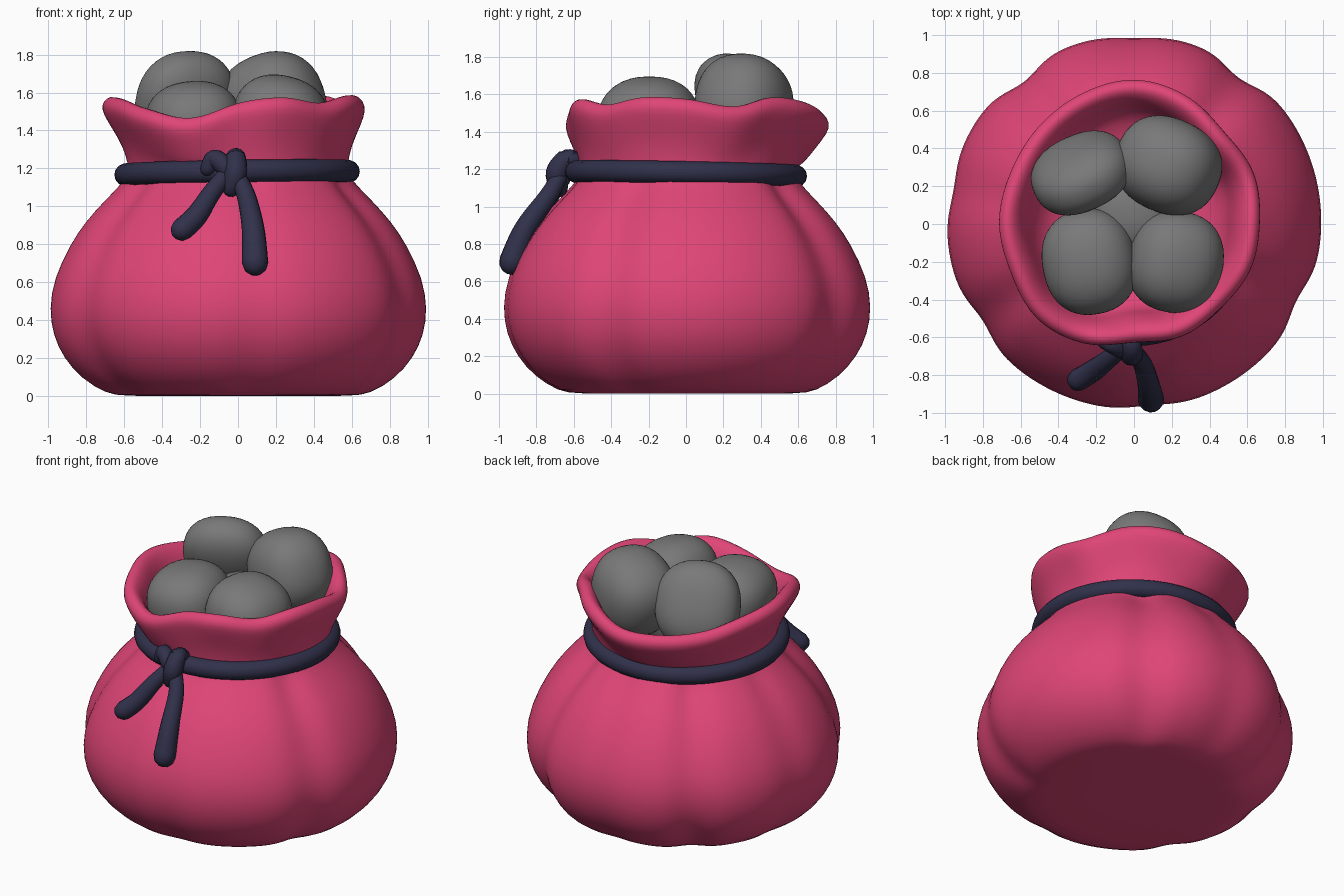
import bpy, bmesh, math
from mathutils import Vector, Euler

cube = bpy.data.objects.get("Cube")
if cube:
    bpy.data.objects.remove(cube, do_unlink=True)


def material(name, rgb):
    m = bpy.data.materials.new(name)
    m.use_nodes = True
    m.diffuse_color = (*rgb, 1)
    m.node_tree.nodes["Principled BSDF"].inputs["Base Color"].default_value = (*rgb, 1)
    return m


PINK = material("pink cloth", (0.74, 0.06, 0.185))
NAVY = material("navy cord", (0.03, 0.03, 0.07))
GREY = material("grey stone", (0.19, 0.19, 0.19))


def finish(name, bm, mat, subsurf=0):
    mesh = bpy.data.meshes.new(name)
    bmesh.ops.recalc_face_normals(bm, faces=bm.faces)
    for f in bm.faces:
        f.smooth = True
    bm.to_mesh(mesh)
    bm.free()
    mesh.materials.append(mat)
    ob = bpy.data.objects.new(name, mesh)
    bpy.context.collection.objects.link(ob)
    if subsurf:
        mod = ob.modifiers.new("smooth", "SUBSURF")
        mod.levels = mod.render_levels = subsurf
    return ob


def around(values, deg):
    """Smooth periodic interpolation of values spaced evenly round the circle."""
    n = len(values)
    u = deg / 360 * n
    i = int(u)
    t = u - i
    a, b, c, d = (values[(i + k) % n] for k in (-1, 0, 1, 2))
    return b + 0.5 * t * (c - a + t * (2*a - 5*b + 4*c - d + t * (3*(b - c) + d - a)))


# Sack: a lathe whose radius is pinched by folds and whose rim waves
BODY = [(0.3, 0, 0), (0.6, 0, 0.5), (0.69, 0.012, 0.9), (0.82, 0.09, 1), (0.915, 0.2, 0.9),
        (0.97, 0.32, 0.75), (0.99, 0.46, 0.65), (0.965, 0.62, 0.65), (0.88, 0.8, 0.8),
        (0.8, 0.92, 0.95), (0.7, 1.03, 1.2), (0.62, 1.11, 1.2), (0.575, 1.17, 0.4), (0.57, 1.21, 0)]
FOLDS = [(54, 0.08), (90, 0.03), (128, 0.08), (170, 0.035), (213, 0.06), (275, 0.03), (334, 0.06)]
RIM_R = [.67, .69, .68, .73, .76, .74, .72, .71, .72, .71, .73, .70, .64, .66, .65, .67]
RIM_Z = [1.58, 1.54, 1.59, 1.56, 1.49, 1.48, 1.50, 1.55, 1.58, 1.57, 1.52, 1.47, 1.55, 1.58, 1.55, 1.59]
# Fraction from neck to rim edge, drop below the rim crest, inset from the edge
LIP = [(0.2, 0.26, 0), (0.6, 0.17, 0), (0.95, 0.09, 0), (1, 0.045, 0), (1, 0.008, 0.025),
       (1, 0, 0.06), (1, 0.03, 0.1), (1, 0.1, 0.14), (1, 0.22, 0.17)]
SEG = 80


def fold(deg):
    return sum(d * math.exp(-(((deg - a + 180) % 360 - 180) / 8) ** 2) for a, d in FOLDS)


bm = bmesh.new()
rings = []


def add_ring(shape):
    ring = []
    for s in range(SEG):
        deg = s * 360 / SEG
        r, z = shape(deg)
        a = math.radians(deg)
        ring.append(bm.verts.new((r * math.cos(a), r * math.sin(a) + 0.01, z)))
    rings.append(ring)


for r, z, w in BODY:
    add_ring(lambda d: (r * (1.01 - w * fold(d)), z))
for f, drop, inset in LIP:
    add_ring(lambda d: (0.58 + f * (around(RIM_R, d) - 0.58) - inset, around(RIM_Z, d) - drop))
add_ring(lambda d: (0.46, 1.2))
add_ring(lambda d: (0.2, 1.15))
for lo, hi in zip(rings, rings[1:]):
    for s in range(SEG):
        t = (s + 1) % SEG
        bm.faces.new((lo[s], lo[t], hi[t], hi[s]))
bm.faces.new(rings[0])
bm.faces.new(rings[-1])
finish("sack", bm, PINK, 1)

# Cord round the neck
bpy.ops.mesh.primitive_torus_add(major_radius=0.587, minor_radius=0.06, major_segments=64,
                                 minor_segments=14, location=(-0.005, 0, 1.175),
                                 rotation=(-0.02, -0.015, 0))
cord = bpy.context.object
cord.name = "neck_cord"
cord.data.materials.append(NAVY)
bpy.ops.object.shade_smooth()


def tube(name, pts):
    """Round-ended tapering cord through points (x, y, z, radius)."""
    first, last = Vector(pts[0]), Vector(pts[-1])
    out0 = (first - Vector(pts[1])).xyz.normalized()
    out1 = (last - Vector(pts[-2])).xyz.normalized()
    path = []
    for k in (90, 65, 35):
        s, c = math.sin(math.radians(k)), math.cos(math.radians(k))
        path.append((first.xyz + out0 * first.w * s, first.w * c))
    n = len(pts) - 1
    for i in range(n * 5 + 1):
        j = min(i // 5, n - 1)
        a, b, c, d = (Vector(pts[min(max(j + k, 0), n)]) for k in (-1, 0, 1, 2))
        t = i / 5 - j
        p = b + 0.5 * t * (c - a + t * (2*a - 5*b + 4*c - d + t * (3*(b - c) + d - a)))
        path.append((p.xyz, p.w))
    for k in (35, 65, 90):
        s, c = math.sin(math.radians(k)), math.cos(math.radians(k))
        path.append((last.xyz + out1 * last.w * s, last.w * c))
    bm = bmesh.new()
    prev = None
    for i, (p, r) in enumerate(path):
        d = path[min(i + 1, len(path) - 1)][0] - path[max(i - 1, 0)][0]
        side = d.cross(Vector((0.3, 1, 0.2))).normalized()
        up = side.cross(d).normalized()
        ring = [bm.verts.new(p + max(r, 0.002) * (side * math.cos(a) + up * math.sin(a)))
                for a in (k * math.tau / 14 for k in range(14))]
        if prev:
            for k in range(14):
                m = (k + 1) % 14
                bm.faces.new((prev[k], prev[m], ring[m], ring[k]))
        else:
            bm.faces.new(ring)
        prev = ring
    bm.faces.new(prev)
    finish(name, bm, NAVY)


# Knot and hanging tails
tube("right_tail", [(-0.07, -0.66, 1.16, .045), (-0.14, -0.72, 1.07, .05),
                    (-0.22, -0.78, 0.95, .058), (-0.295, -0.825, 0.878, .06)])
tube("left_tail", [(0.0, -0.68, 1.15, .045), (0.045, -0.74, 1.05, .05),
                   (0.08, -0.86, 0.88, .06), (0.09, -0.93, 0.705, .07)])
tube("knot_loop", [(-0.16, -0.62, 1.2, .04), (-0.125, -0.63, 1.25, .05),
                   (-0.07, -0.66, 1.21, .05), (-0.03, -0.66, 1.15, .045)])
tube("knot_wrap", [(-0.01, -0.6, 1.25, .05), (-0.012, -0.645, 1.25, .055),
                   (-0.012, -0.69, 1.18, .06), (-0.035, -0.68, 1.1, .05)])


# Stones: slightly squared ellipsoids
def stone(name, loc, size, rot=(0, 0, 0)):
    bm = bmesh.new()
    bmesh.ops.create_icosphere(bm, subdivisions=4, radius=1)
    turn = Euler([math.radians(a) for a in rot]).to_matrix()
    for v in bm.verts:
        p = v.co / sum(abs(c) ** 2.3 for c in v.co) ** (1 / 2.3)
        v.co = turn @ Vector([a * b for a, b in zip(p, size)]) + Vector(loc)
    finish(name, bm, GREY)


stone("stone_back_left", (0.18, 0.31, 1.54), (0.28, 0.25, 0.27), (0, -20, -25))
stone("stone_back_right", (-0.28, 0.27, 1.55), (0.27, 0.17, 0.28), (25, 0, 25))
stone("stone_front_right", (-0.235, -0.2, 1.44), (0.25, 0.28, 0.22), (0, -5, 10))
stone("stone_front_left", (0.22, -0.2, 1.46), (0.25, 0.27, 0.23), (0, 14, -10))
stone("stone_middle", (0, 0.06, 1.34), (0.25, 0.25, 0.2))
